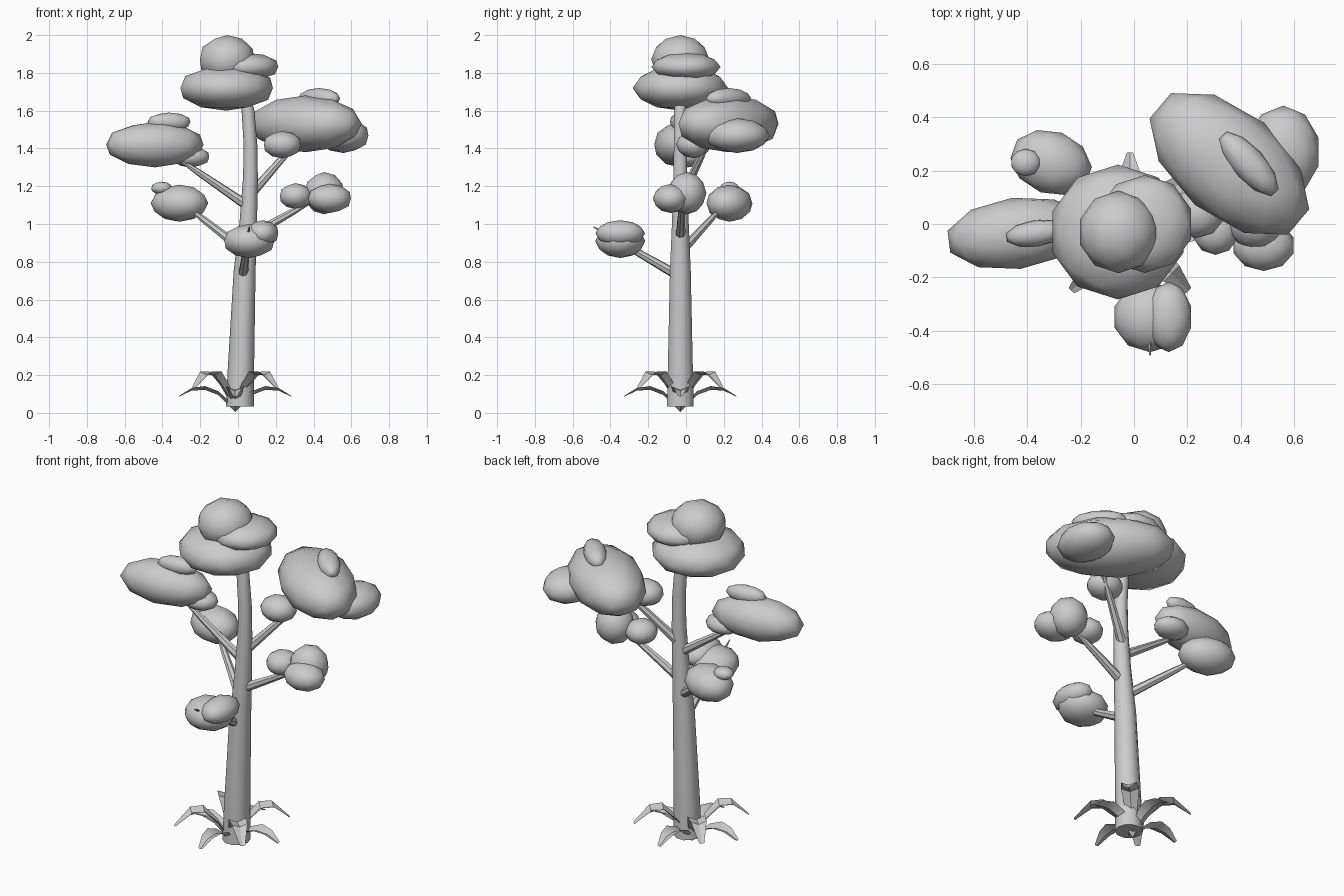
import bpy, bmesh, math
from mathutils import Vector, Matrix

if "Cube" in bpy.data.objects:
    bpy.data.objects.remove(bpy.data.objects["Cube"])


def finish(name, bm, angle=None):
    bmesh.ops.recalc_face_normals(bm, faces=bm.faces)
    me = bpy.data.meshes.new(name)
    bm.to_mesh(me)
    bm.free()
    ob = bpy.data.objects.new(name, me)
    bpy.context.collection.objects.link(ob)
    if angle:
        bpy.ops.object.select_all(action='DESELECT')
        ob.select_set(True)
        bpy.context.view_layer.objects.active = ob
        bpy.ops.object.shade_smooth_by_angle(angle=math.radians(angle))
    return ob


def tube(name, rings, sides, upright=False):
    """Tapered tube through (centre, radius) rings."""
    bm = bmesh.new()
    axis = Vector((0, 0, 1)) if upright else Vector(rings[-1][0]) - Vector(rings[0][0])
    rot = axis.to_track_quat('Z', 'Y')
    loops = []
    for c, r in rings:
        loops.append([bm.verts.new(Vector(c) + rot @ Vector((
            r * math.cos(math.tau * i / sides), r * math.sin(math.tau * i / sides), 0)))
            for i in range(sides)])
    for a, b in zip(loops, loops[1:]):
        for i in range(sides):
            j = (i + 1) % sides
            bm.faces.new((a[i], a[j], b[j], b[i]))
    bm.faces.new(loops[0][::-1])
    bm.faces.new(loops[-1])
    return finish(name, bm, 50)


def blob(name, centre, size, turn=0):
    """Low-poly foliage puff: a scaled icosphere."""
    bm = bmesh.new()
    x, y, z = size
    m = (Matrix.Translation(centre) @ Matrix.Rotation(math.radians(turn), 4, 'Z')
         @ Matrix.Diagonal((x * 1.03, y * 1.03, z, 1)))
    bmesh.ops.create_icosphere(bm, subdivisions=2, radius=1, matrix=m)
    return finish(name, bm, 80)


def leaf(name, angle, profile):
    """Folded blade arching out from the root; profile rows are r, z, half width, fold depth."""
    bm = bmesh.new()
    m = Matrix.Translation((-0.015, -0.03, 0)) @ Matrix.Rotation(math.radians(angle), 4, 'Z')
    rows = [[bm.verts.new(m @ Vector((r, s * w, z - (d if s == 0 else 0)))) for s in (-1, 0, 1)]
            for r, z, w, d in profile]
    for a, b in zip(rows, rows[1:]):
        for i in (0, 1):
            bm.faces.new((a[i], b[i], b[i + 1], a[i + 1]))
    return finish(name, bm, 30)


# Trunk, gently bent and tapering
tube("trunk", [((0.01, -0.03, 0.035), 0.074), ((0.015, -0.03, 0.22), 0.070),
               ((0.035, -0.03, 0.75), 0.058), ((0.055, -0.03, 1.02), 0.046),
               ((0.066, -0.03, 1.25), 0.039), ((0.066, -0.03, 1.42), 0.036),
               ((0.053, -0.03, 1.6), 0.034), ((0.03, -0.03, 1.74), 0.02)], 10, True)

# Branches, ending inside the foliage
branches = {
    "upper_left": ((0.06, -0.03, 1.09), (-0.38, -0.04, 1.39)),
    "lower_left": ((0.03, -0.02, 0.86), (-0.32, 0.23, 1.13)),
    "front": ((0.025, -0.03, 0.72), (0.06, -0.49, 0.985)),
    "lower_right": ((0.05, -0.03, 0.93), (0.46, -0.02, 1.16)),
    "upper_right": ((0.06, -0.02, 1.15), (0.37, 0.15, 1.5)),
}
for name, (a, b) in branches.items():
    mid = Vector(a).lerp(Vector(b), 0.6)
    tube(name + "_branch", [(a, 0.027), (mid, 0.018), (b, 0.003)], 7)

# Foliage puffs grouped by branch: centre, half sizes, turn
foliage = {
    "crown": [((-0.06, -0.03, 1.72), (0.25, 0.245, 0.12), 0),
              ((-0.058, -0.03, 1.87), (0.147, 0.15, 0.13), 0),
              ((0.04, 0, 1.832), (0.177, 0.178, 0.075), 0)],
    "upper_left": [((-0.44, -0.035, 1.42), (0.26, 0.13, 0.12), 7),
                   ((-0.365, -0.035, 1.54), (0.115, 0.048, 0.05), 8),
                   ((-0.25, 0.01, 1.355), (0.1, 0.08, 0.055), 0)],
    "lower_left": [((-0.31, 0.23, 1.11), (0.152, 0.115, 0.098), -20),
                   ((-0.405, 0.23, 1.19), (0.055, 0.05, 0.034), 0)],
    "front": [((0.06, -0.348, 0.91), (0.135, 0.128, 0.09), 0),
              ((0.13, -0.348, 0.95), (0.085, 0.128, 0.07), 0)],
    "lower_right": [((0.305, -0.025, 1.148), (0.085, 0.088, 0.068), 0),
                    ((0.457, 0.005, 1.163), (0.104, 0.1, 0.112), 0),
                    ((0.485, -0.08, 1.135), (0.115, 0.093, 0.077), 0)],
    "upper_right": [((0.357, 0.225, 1.53), (0.345, 0.195, 0.15), -40),
                    ((0.43, 0.225, 1.665), (0.148, 0.06, 0.055), -48),
                    ((0.558, 0.27, 1.468), (0.135, 0.168, 0.092), 0),
                    ((0.235, 0.04, 1.42), (0.1, 0.09, 0.072), 0)],
}
for group, puffs in foliage.items():
    for i, (c, s, t) in enumerate(puffs):
        blob(f"{group}_foliage_{i + 1}", c, s, t)

# Ring of arching leaves round the base, alternating low and high
low = [(0.0, 0.035, 0.012, 0.03), (0.09, 0.115, 0.04, 0.02), (0.16, 0.142, 0.05, 0.02),
       (0.23, 0.132, 0.036, 0.014), (0.297, 0.09, 0.012, 0.004)]
high = [(0.0, 0.03, 0.012, 0.02), (0.08, 0.15, 0.035, 0.02), (0.15, 0.22, 0.048, 0.02),
        (0.22, 0.218, 0.042, 0.016), (0.31, 0.135, 0.014, 0.004)]
for i in range(8):
    leaf(f"base_leaf_{i + 1}", i * 45, high if i % 2 else low)
